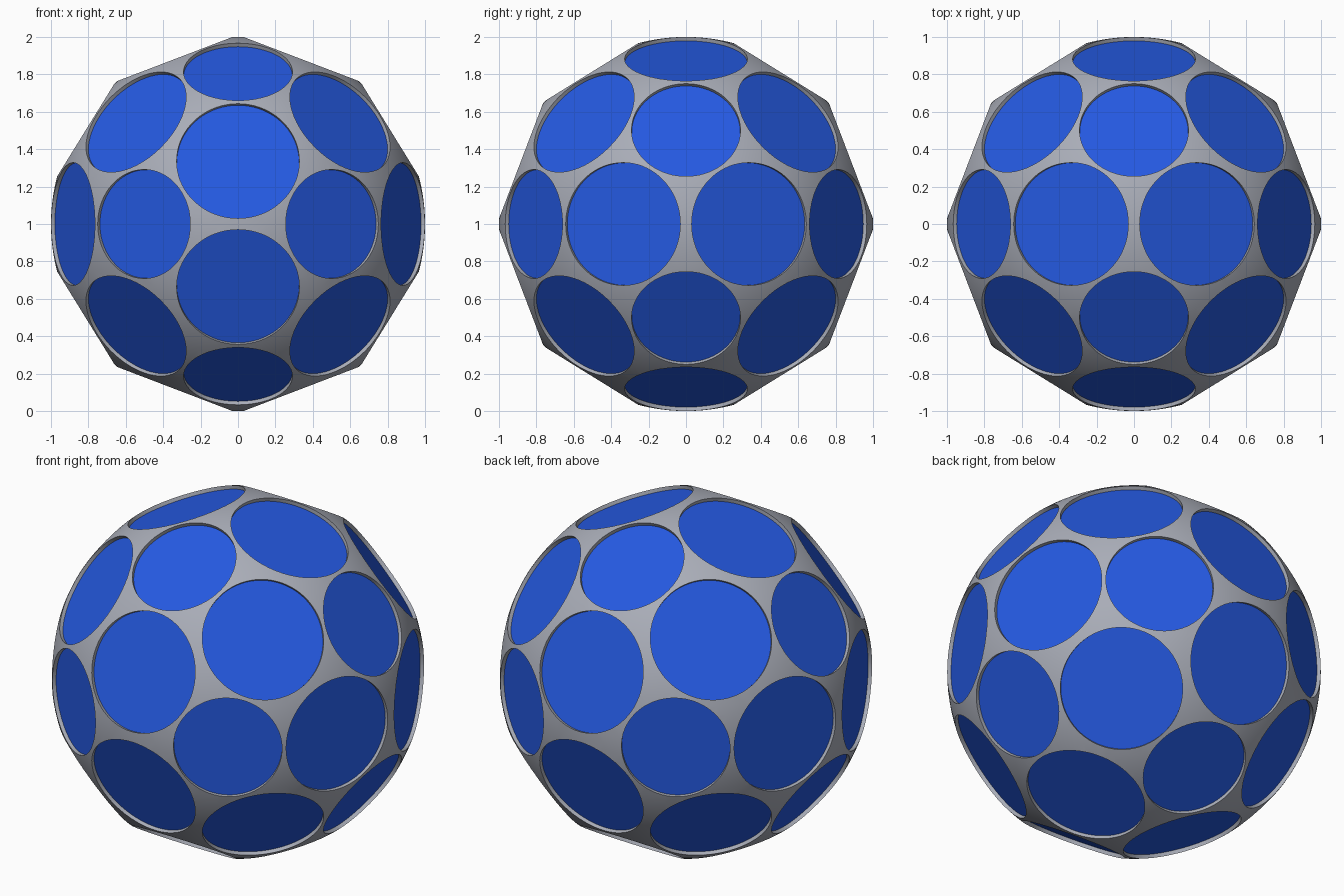
import bpy, bmesh, math
from mathutils import Vector, Matrix

if "Cube" in bpy.data.objects:
    bpy.data.objects.remove(bpy.data.objects["Cube"])

PHI = (1 + math.sqrt(5)) / 2
CENTRE = Vector((0, 0, 1))


def material(name, colour):
    m = bpy.data.materials.new(name)
    m.diffuse_color = (*colour, 1)
    m.use_nodes = True
    m.node_tree.nodes["Principled BSDF"].inputs["Base Color"].default_value = m.diffuse_color
    return m


def make_object(name, bm, mat):
    me = bpy.data.meshes.new(name)
    bm.to_mesh(me)
    bm.free()
    me.materials.append(mat)
    ob = bpy.data.objects.new(name, me)
    bpy.context.collection.objects.link(ob)
    ob.location = CENTRE
    return ob


def cyclic(a, b):
    # Directions (a, b, 0) with all signs, cycled through the three axes
    out = []
    for sa in (1, -1):
        for sb in (1, -1):
            v = (a * sa, b * sb, 0)
            out += [Vector((v[-k % 3], v[(1 - k) % 3], v[(2 - k) % 3])).normalized()
                    for k in range(3)]
    return out


# Large panels sit on dodecahedron corners, small ones on icosahedron corners
large = cyclic(PHI, 1 / PHI) + [Vector((x, y, z)).normalized()
                                for x in (1, -1) for y in (1, -1) for z in (1, -1)]
small = cyclic(1, PHI)
# direction, rim radius, floor radius, floor distance from centre
spots = [(d, 0.331, 0.327, 0.920) for d in large] + \
        [(d, 0.294, 0.290, 0.932) for d in small]


def add_cylinders(bm, low, high, use_rim):
    for d, rim, floor, dist in spots:
        a, b = dist + low, dist + high
        mat = Matrix.Translation(d * (a + b) / 2) @ d.to_track_quat('Z', 'Y').to_matrix().to_4x4()
        bmesh.ops.create_cone(bm, cap_ends=True, segments=72, radius1=floor,
                              radius2=rim if use_rim else floor, depth=b - a, matrix=mat)


grey = material("grey", (0.40, 0.42, 0.48))
blue = material("blue", (0.018, 0.10, 0.75))

# Grey ball
bm = bmesh.new()
bmesh.ops.create_uvsphere(bm, u_segments=128, v_segments=64, radius=1)
ball = make_object("ball_shell", bm, grey)

# Round recesses cut into the ball
bm = bmesh.new()
add_cylinders(bm, 0, 0.10, True)
cutter = make_object("recess_cutter", bm, grey)
cutter.hide_render = True
mod = ball.modifiers.new("recesses", 'BOOLEAN')
mod.operation = 'DIFFERENCE'
mod.solver = 'EXACT'
mod.object = cutter
bpy.context.view_layer.objects.active = ball
ball.select_set(True)
bpy.ops.object.modifier_apply(modifier=mod.name)
bpy.data.objects.remove(cutter)
bpy.ops.object.shade_smooth_by_angle(angle=math.radians(30))

# Flat blue discs on the recess floors
bm = bmesh.new()
add_cylinders(bm, -0.002, 0.003, False)
make_object("blue_panels", bm, blue)
